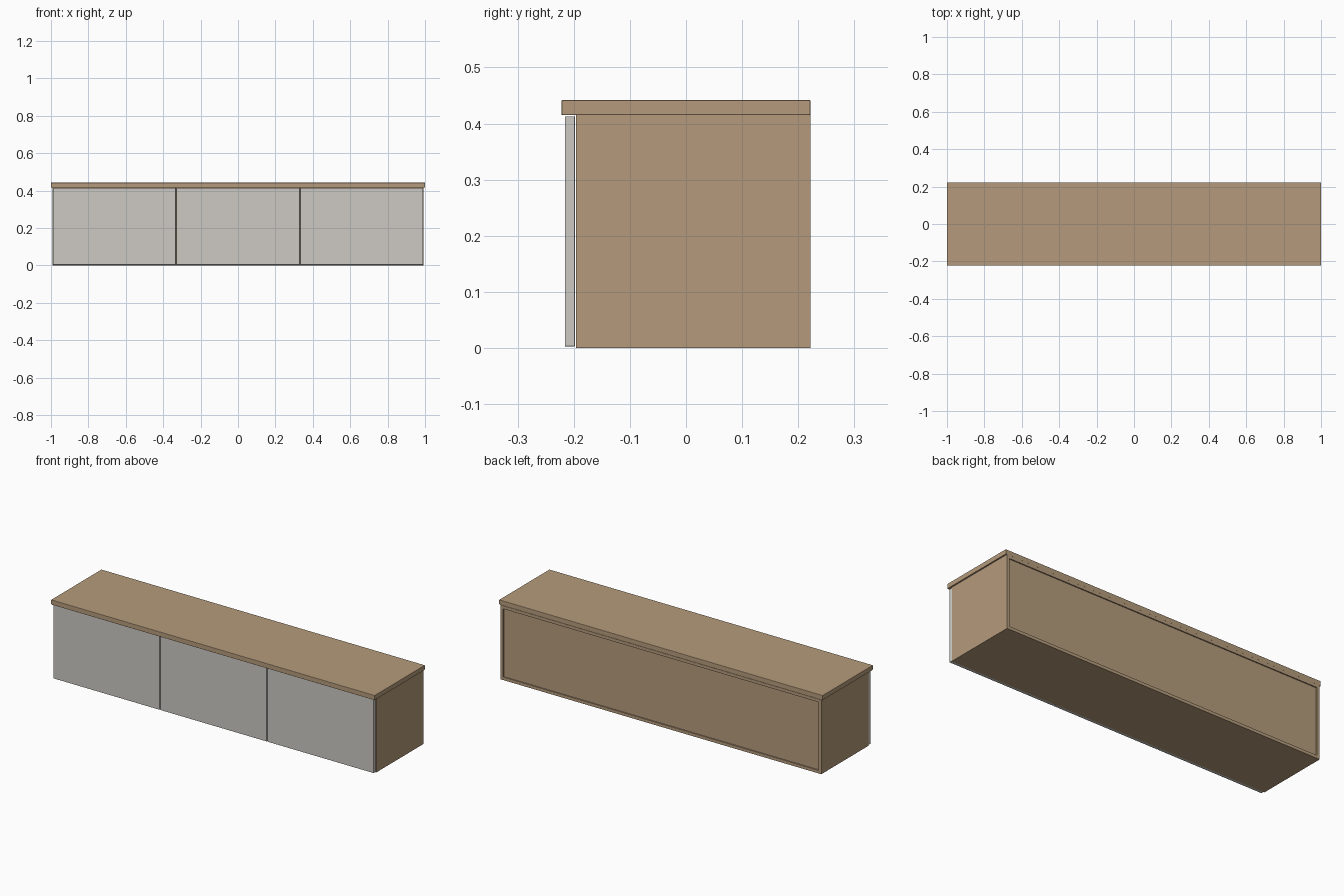
import bpy
import bmesh

if "Cube" in bpy.data.objects:
    bpy.data.objects.remove(bpy.data.objects["Cube"])


def material(name, colour):
    m = bpy.data.materials.new(name)
    m.diffuse_color = (*colour, 1)
    m.use_nodes = True
    m.node_tree.nodes["Principled BSDF"].inputs["Base Color"].default_value = m.diffuse_color
    return m


WOOD = material("oak", (0.46, 0.33, 0.20))
WHITE = material("warm_white", (0.61, 0.59, 0.55))


def box(name, x, y, z, mat, bevel=0):
    """Panel spanning the given (min, max) ranges, with optional eased edges."""
    bm = bmesh.new()
    bmesh.ops.create_cube(bm, size=1)
    for v in bm.verts:
        v.co = [r[0] + (c + 0.5) * (r[1] - r[0]) for c, r in zip(v.co, (x, y, z))]
    me = bpy.data.meshes.new(name)
    bm.to_mesh(me)
    bm.free()
    me.materials.append(mat)
    ob = bpy.data.objects.new(name, me)
    bpy.context.collection.objects.link(ob)
    if bevel:
        mod = ob.modifiers.new("eased_edges", "BEVEL")
        mod.width = bevel
        mod.segments = 2
    return ob


HALF = 0.992                 # half width of the carcass
FRONT, BACK = -0.196, 0.222
TOP = 0.415
T = 0.017                    # panel thickness
RECESS = 0.006               # back panel sits slightly inside the frame
INNER = HALF - T

# Worktop
box("top_board", (-1, 1), (-0.222, 0.222), (TOP, 0.442), WOOD, 0.002)

# Carcass frame
for side, s in (("left", -1), ("right", 1)):
    box(side + "_side", sorted((s * INNER, s * HALF)), (FRONT, BACK), (0, TOP), WOOD)
box("bottom_panel", (-INNER, INNER), (FRONT, BACK), (0, T), WOOD)
box("upper_panel", (-INNER, INNER), (FRONT, BACK), (TOP - T, TOP), WOOD)
box("back_panel", (-INNER, INNER), (BACK - RECESS - 0.008, BACK - RECESS),
    (T, TOP - T), WOOD)

# Inner dividers behind the door gaps
for i, x in enumerate((-HALF / 3, HALF / 3)):
    box(f"divider_{i + 1}", (x - T / 2, x + T / 2), (FRONT, BACK - RECESS - 0.008),
        (T, TOP - T), WOOD)

# Three plain fronts with narrow gaps
pitch = 2 * HALF / 3
gap = 0.002
for i in range(3):
    x0 = -HALF + i * pitch
    box(f"door_{i + 1}", (x0 + gap, x0 + pitch - gap), (-0.216, -0.198),
        (0.003, 0.413), WHITE, 0.001)
